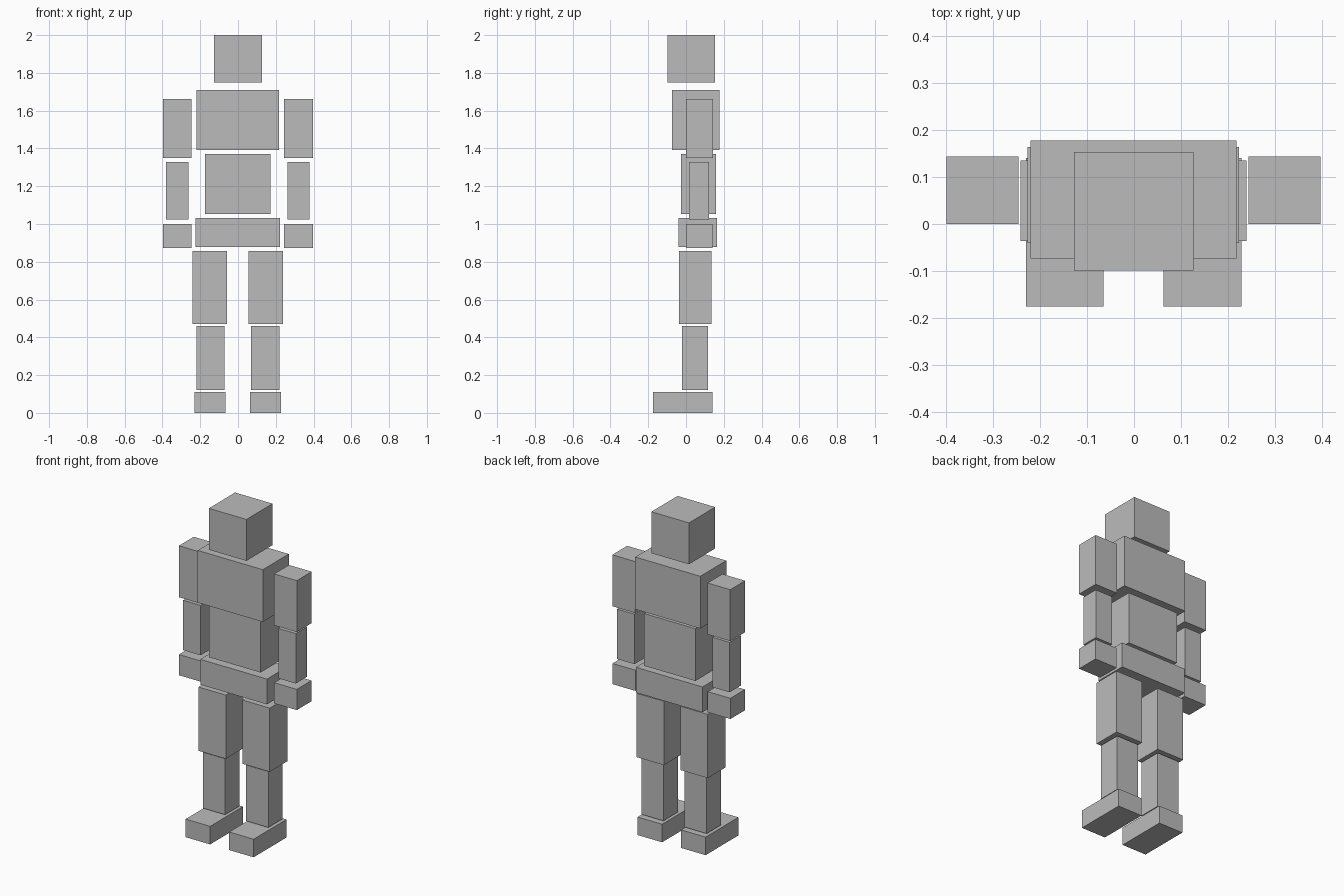
import bpy
from mathutils import Matrix, Vector
import bmesh

if "Cube" in bpy.data.objects:
    bpy.data.objects.remove(bpy.data.objects["Cube"])

grey = bpy.data.materials.new("plain grey")
grey.diffuse_color = (0.5, 0.5, 0.5, 1.0)
grey.use_nodes = True
grey.node_tree.nodes["Principled BSDF"].inputs["Base Color"].default_value = grey.diffuse_color


def block(name, x, y, z):
    """Box spanning the given (min, max) ranges."""
    lo, hi = Vector((x[0], y[0], z[0])), Vector((x[1], y[1], z[1]))
    bm = bmesh.new()
    bmesh.ops.create_cube(bm, size=1.0, matrix=Matrix.LocRotScale(None, None, hi - lo))
    mesh = bpy.data.meshes.new(name)
    bm.to_mesh(mesh)
    bm.free()
    mesh.materials.append(grey)
    obj = bpy.data.objects.new(name, mesh)
    obj.location = (lo + hi) / 2
    bpy.context.collection.objects.link(obj)


# Head and torso
block("head", (-0.127, 0.126), (-0.099, 0.153), (1.748, 2.0))
block("chest", (-0.22, 0.218), (-0.073, 0.177), (1.391, 1.709))
block("abdomen", (-0.175, 0.171), (-0.027, 0.159), (1.053, 1.371))
block("pelvis", (-0.226, 0.223), (-0.040, 0.164), (0.878, 1.032))

# Limbs: name, distance range from the body's middle, depth range, height range
limbs = [
    ("upper_arm", (0.244, 0.397), (0.0, 0.143), (1.349, 1.662)),
    ("forearm", (0.262, 0.379), (0.016, 0.123), (1.025, 1.329)),
    ("hand", (0.244, 0.397), (0.0, 0.141), (0.874, 1.0)),
    ("thigh", (0.056, 0.240), (-0.036, 0.135), (0.470, 0.858)),
    ("shin", (0.071, 0.220), (-0.021, 0.117), (0.120, 0.460)),
    ("foot", (0.064, 0.229), (-0.175, 0.140), (0.0, 0.110)),
]
middle = -0.001
for name, (inner, outer), y, z in limbs:
    block("right_" + name, (middle - outer, middle - inner), y, z)
    block("left_" + name, (middle + inner, middle + outer), y, z)
